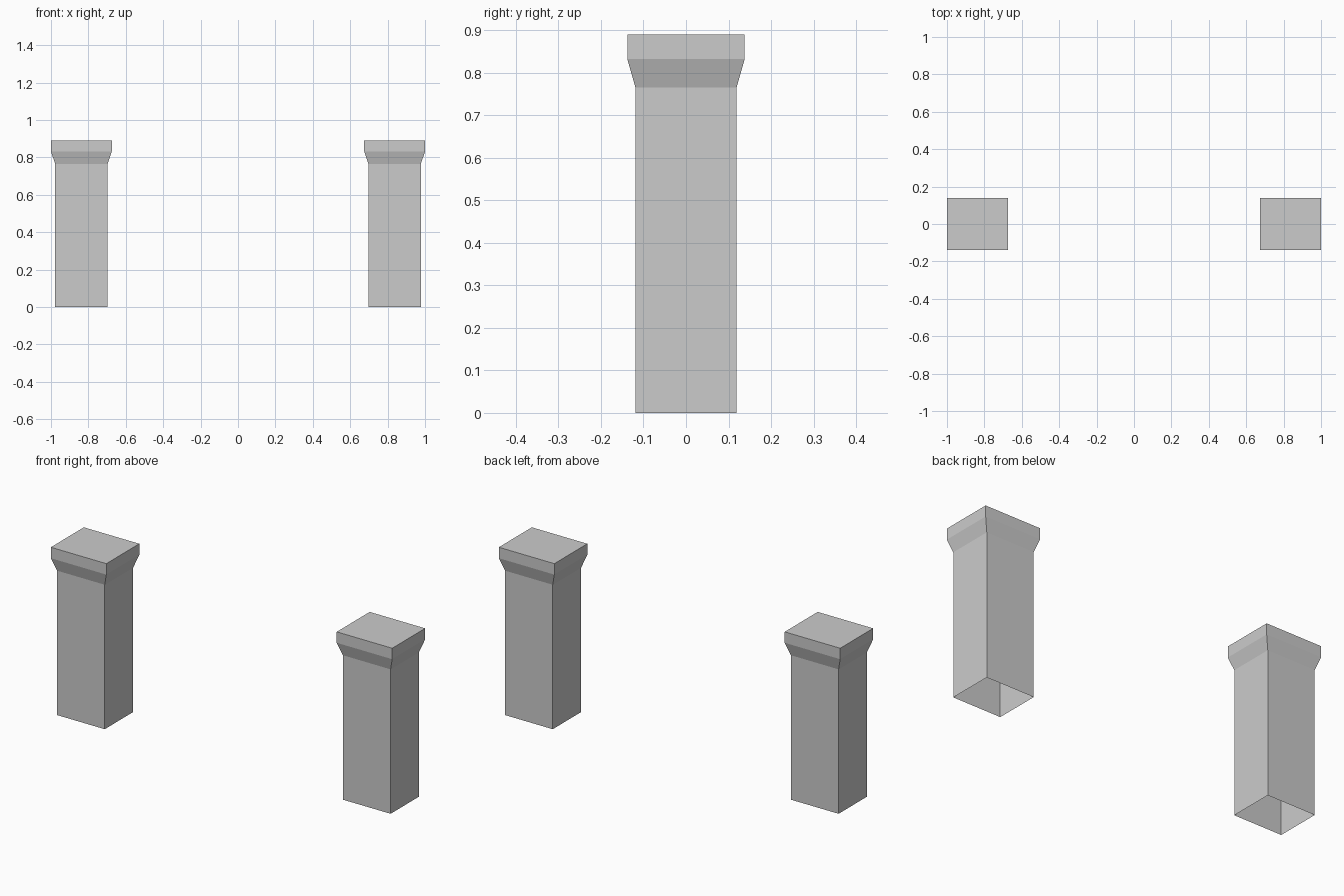
import bpy
import bmesh

cube = bpy.data.objects.get("Cube")
if cube:
    bpy.data.objects.remove(cube, do_unlink=True)

# Plain grey stone
stone = bpy.data.materials.new("stone_grey")
stone.use_nodes = True
GREY = (0.6, 0.6, 0.6, 1.0)
stone.diffuse_color = GREY
stone.node_tree.nodes["Principled BSDF"].inputs["Base Color"].default_value = GREY

# Rectangular profile up the pillar: half width, half depth, height
SECTIONS = [
    (0.140, 0.119, 0.0),     # foot
    (0.140, 0.119, 0.765),   # top of shaft
    (0.1625, 0.138, 0.832),  # flared capital
    (0.1625, 0.138, 0.89),   # top slab
]


def make_pillar(name, x):
    """Loft the sections into a shell with a closed top and an open foot."""
    bm = bmesh.new()
    rings = []
    for w, d, z in SECTIONS:
        corners = [(-w, -d), (w, -d), (w, d), (-w, d)]
        rings.append([bm.verts.new((cx, cy, z)) for cx, cy in corners])
    for low, high in zip(rings, rings[1:]):
        for i in range(4):
            j = (i + 1) % 4
            bm.faces.new((low[i], low[j], high[j], high[i]))
    bm.faces.new(rings[-1])
    mesh = bpy.data.meshes.new(name)
    bm.to_mesh(mesh)
    bm.free()
    mesh.materials.append(stone)
    pillar = bpy.data.objects.new(name, mesh)
    pillar.location.x = x
    bpy.context.collection.objects.link(pillar)


# A matching pair, one on each side
for side, sign in (("left", 1), ("right", -1)):
    make_pillar(side + "_pillar", sign * 0.8375)
